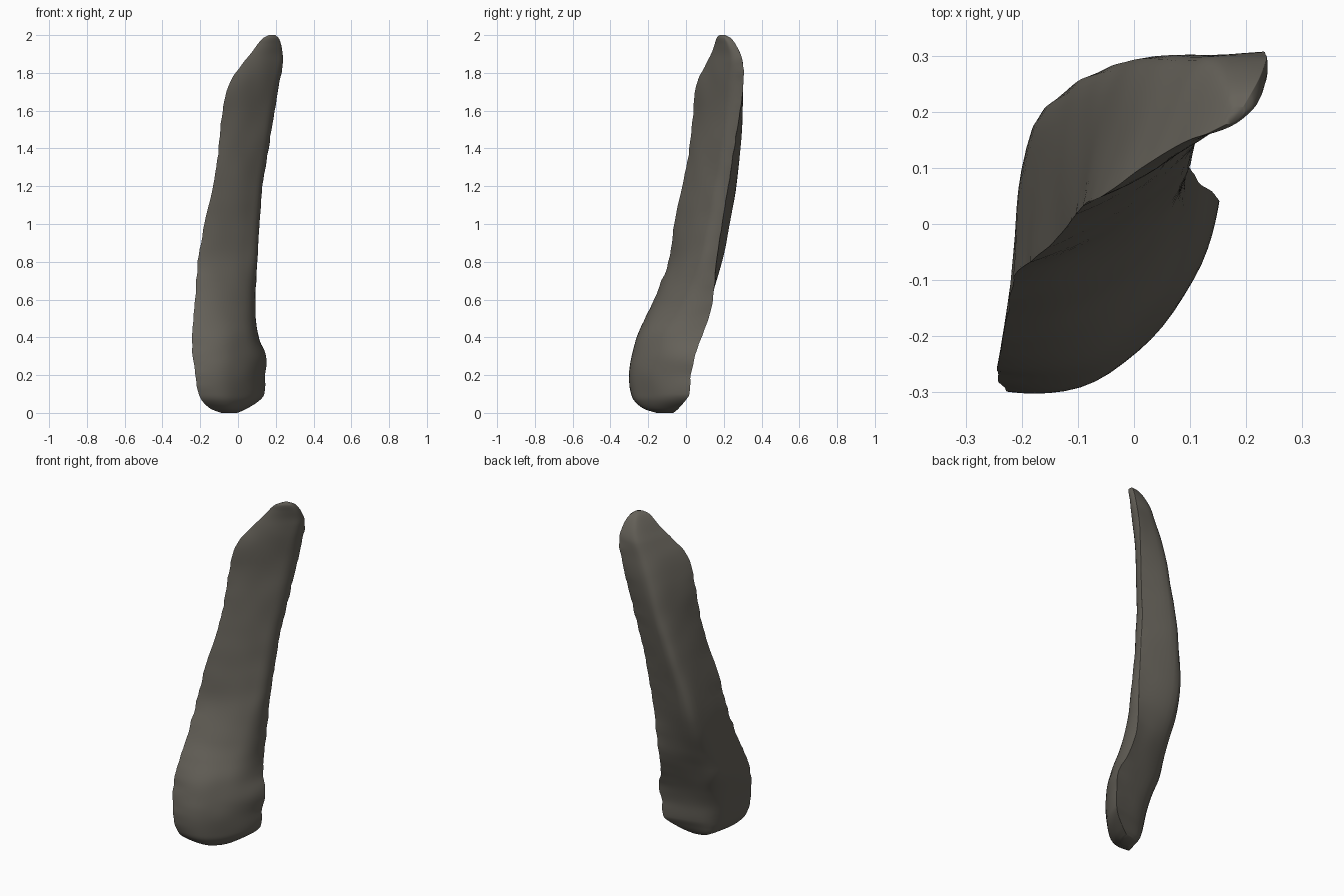
import bpy, bmesh, math
from mathutils import Vector, noise

cube = bpy.data.objects.get("Cube")
if cube:
    bpy.data.objects.remove(cube, do_unlink=True)

SIDES, STEPS = 48, 6
SOFT = 0.25                               # rounding of the back ridge
WIDE = Vector((1, 1, 0)).normalized()     # across the blade
THICK = Vector((-1, 1, 0)).normalized()   # towards the ridged back

# Sections: height, left edge, right edge, left depth, right depth, front, back
sections = [
    (0.00, -0.17, -0.05, -0.045, -0.045, -0.08, -0.01),
    (0.02, -0.25, 0.00, -0.05, -0.06, -0.12, 0.015),
    (0.06, -0.32, 0.07, -0.055, -0.08, -0.15, 0.03),
    (0.10, -0.35, 0.11, -0.055, -0.085, -0.16, 0.04),
    (0.20, -0.37, 0.12, -0.05, -0.085, -0.167, 0.06),
    (0.30, -0.368, 0.14, -0.03, -0.07, -0.16, 0.09),
    (0.40, -0.355, 0.135, -0.01, -0.02, -0.135, 0.13),
    (0.50, -0.32, 0.15, 0.015, 0.02, -0.09, 0.16),
    (0.60, -0.28, 0.165, 0.04, 0.035, -0.05, 0.19),
    (0.80, -0.215, 0.185, 0.085, 0.045, 0.0, 0.25),
    (1.00, -0.17, 0.215, 0.08, 0.055, 0.02, 0.26),
    (1.20, -0.107, 0.25, 0.08, 0.067, 0.03, 0.25),
    (1.40, -0.06, 0.295, 0.085, 0.065, 0.037, 0.226),
    (1.60, -0.03, 0.34, 0.085, 0.063, 0.035, 0.197),
    (1.75, 0.01, 0.37, 0.07, 0.06, 0.022, 0.155),
    (1.85, 0.095, 0.38, 0.058, 0.045, 0.012, 0.125),
    (1.90, 0.14, 0.37, 0.048, 0.037, 0.008, 0.10),
    (1.95, 0.18, 0.345, 0.035, 0.027, 0.0, 0.07),
    (1.985, 0.21, 0.315, 0.02, 0.018, -0.005, 0.042),
    (2.00, 0.24, 0.285, 0.01, 0.01, 0.0, 0.02),
]


def between(i, t):
    """Smooth blend from section i to i + 1."""
    p = [sections[max(0, min(k, len(sections) - 1))] for k in range(i - 1, i + 3)]
    out = []
    for a, b, c, d in zip(*p):
        ha, hb, hc, hd = p[0][0], p[1][0], p[2][0], p[3][0]
        m1 = (c - a) / (hc - ha) * (hc - hb)
        m2 = (d - b) / (hd - hb) * (hc - hb)
        s = t * t
        q = s * t
        out.append((2 * q - 3 * s + 1) * b + (q - 2 * s + t) * m1
                   + (3 * s - 2 * q) * c + (q - s) * m2)
    return out


def clamp(value, low, high):
    return max(low, min(high, value))


def from_peak(s, peak):
    """Distance from an off-centre peak: 0 there, 1 at both side edges."""
    return (s - peak) / (1 - peak) if s > peak else (peak - s) / (1 + peak)


def ring(bm, section):
    """Flat front, roof-shaped back and slightly chipped side edges."""
    z, left, right, dl, dr, front, back = section
    ridge = clamp((z - 0.5) * 0.38, 0, 0.36)
    belly = clamp((z - 0.45) * 1.3, -0.25, 0.5)
    verts = []
    for k in range(SIDES):
        angle = math.tau * k / SIDES
        s = math.cos(angle)
        u = (left + right) / 2 + s * (right - left) / 2
        edge = dl + (dr - dl) * (s + 1) / 2
        mid = (dl + dr) / 2
        if math.sin(angle) >= 0:
            r = from_peak(s, ridge)
            slope = (math.hypot(r, SOFT) - SOFT) / (math.hypot(1, SOFT) - SOFT)
            v = edge + (back - mid) * (1 - slope)
        else:
            v = edge + (front - mid) * (1 - from_peak(s, belly) ** 2.4)
        fade = min(1, (2 - z) * 5, z * 5)
        u += 0.007 * fade * s ** 5 * noise.noise((s, 0, z * 18))
        v += 0.004 * fade * noise.noise((u * 8, v * 8, z * 7))
        verts.append(bm.verts.new(WIDE * u + THICK * v + Vector((0, 0, z))))
    return verts


# Stone blade lofted through the sections
bm = bmesh.new()
rings = []
for i in range(len(sections) - 1):
    rings += [ring(bm, between(i, j / STEPS)) for j in range(STEPS)]
rings.append(ring(bm, sections[-1]))
for low, high in zip(rings, rings[1:]):
    for k in range(SIDES):
        n = (k + 1) % SIDES
        bm.faces.new((low[k], low[n], high[n], high[k]))
bm.faces.new(list(reversed(rings[0])))
bm.faces.new(rings[-1])
bmesh.ops.recalc_face_normals(bm, faces=bm.faces)
mesh = bpy.data.meshes.new("stone_blade")
bm.to_mesh(mesh)
bm.free()
blade = bpy.data.objects.new("stone_blade", mesh)
bpy.context.collection.objects.link(blade)

# Dark flint colour
flint = bpy.data.materials.new("dark_grey_flint")
flint.use_nodes = True
colour = (0.13, 0.12, 0.10, 1)
flint.diffuse_color = colour
flint.node_tree.nodes["Principled BSDF"].inputs["Base Color"].default_value = colour
mesh.materials.append(flint)

bpy.context.view_layer.objects.active = blade
blade.select_set(True)
bpy.ops.object.shade_smooth_by_angle(angle=math.radians(75))
